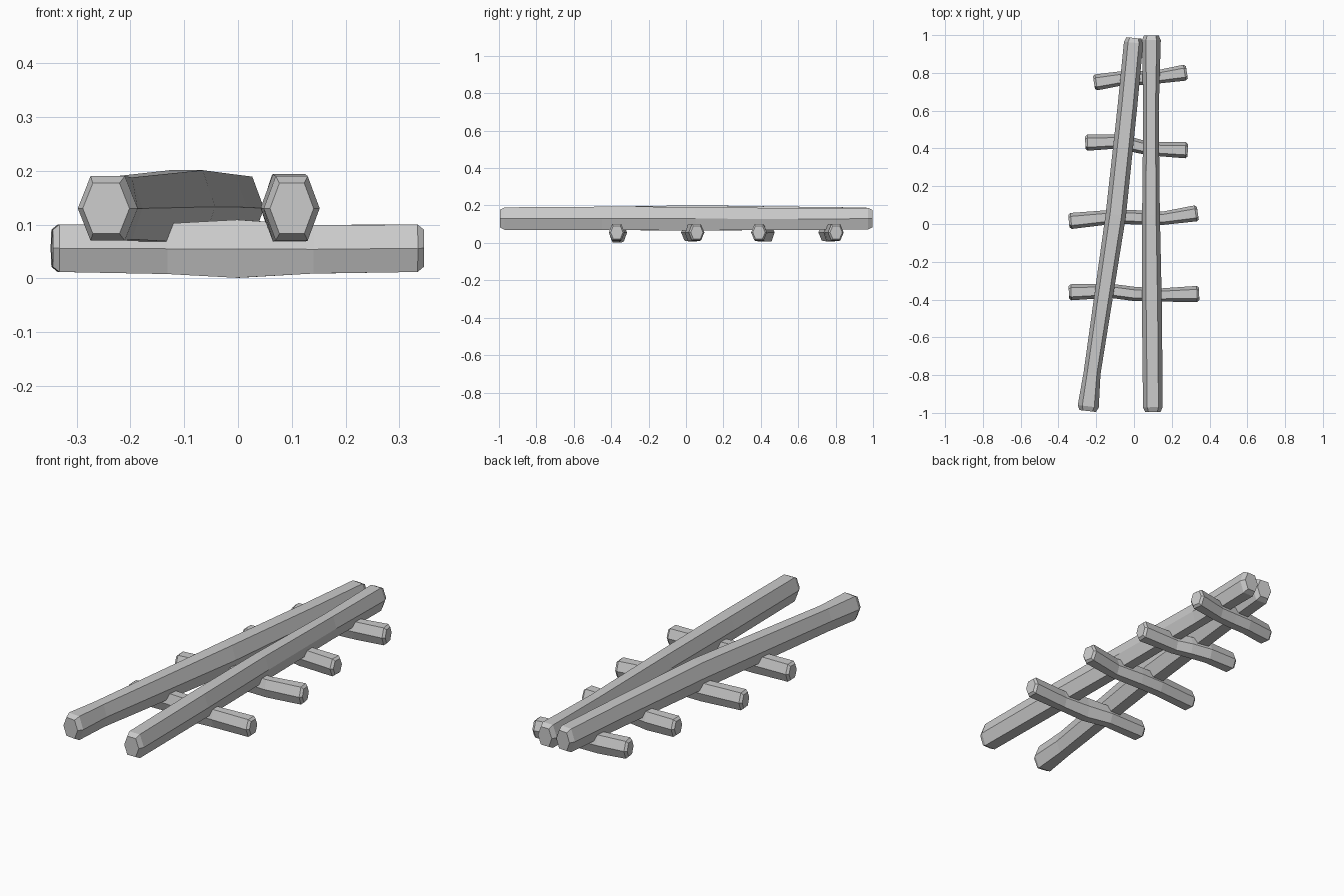
import bpy, bmesh
from mathutils import Vector

# Unit hexagon with flat top and bottom
HEX = [(1, 0), (0.57, 1), (-0.57, 1), (-1, 0), (-0.57, -1), (0.57, -1)]


def log(name, path, bevel):
    """Loft a hexagonal log along stations (x, y, z, width, height) with bevelled ends."""
    st = [(Vector(p[:3]), p[3], p[4]) for p in path]
    a = (st[1][0] - st[0][0]).normalized()
    b = (st[-1][0] - st[-2][0]).normalized()
    first, last = st[0], st[-1]
    st[0] = (first[0] + a * bevel, first[1], first[2])
    st[-1] = (last[0] - b * bevel, last[1], last[2])
    st = [(first[0], first[1] * 0.78, first[2] * 0.78)] + st
    st.append((last[0], last[1] * 0.78, last[2] * 0.78))

    bm = bmesh.new()
    rings = []
    for i, (c, w, h) in enumerate(st):
        t = st[min(i + 1, len(st) - 1)][0] - st[max(i - 1, 0)][0]
        side = Vector((t.y, -t.x, 0)).normalized()
        rings.append([bm.verts.new(c + side * (u * w / 2) + Vector((0, 0, v * h / 2)))
                      for u, v in HEX])
    for r, s in zip(rings, rings[1:]):
        for k in range(6):
            n = (k + 1) % 6
            bm.faces.new((r[k], r[n], s[n], s[k]))
    bm.faces.new(rings[0])
    bm.faces.new(rings[-1])
    bmesh.ops.recalc_face_normals(bm, faces=bm.faces)
    me = bpy.data.meshes.new(name)
    bm.to_mesh(me)
    bm.free()
    ob = bpy.data.objects.new(name, me)
    bpy.context.collection.objects.link(ob)
    return ob


# Two long rails converging at the back
log("left_rail", [
    (-0.245, -0.99, 0.13, 0.112, 0.12),
    (-0.222, -0.79, 0.13, 0.09, 0.115),
    (-0.096, 0.05, 0.133, 0.108, 0.136),
    (-0.035, 0.62, 0.132, 0.104, 0.122),
    (0.0, 0.985, 0.13, 0.102, 0.118)], 0.025)
log("right_rail", [
    (0.1, -0.995, 0.13, 0.104, 0.12),
    (0.095, -0.45, 0.131, 0.106, 0.125),
    (0.09, 0.05, 0.13, 0.094, 0.126),
    (0.09, 0.6, 0.127, 0.082, 0.115),
    (0.092, 0.998, 0.13, 0.1, 0.116)], 0.025)

# Four crooked cross sleepers
W, H = 0.085, 0.088
SLEEPERS = [
    [(-0.345, -0.362), (-0.13, -0.353), (0.0, -0.37), (0.14, -0.376), (0.345, -0.37)],
    [(-0.345, 0.015), (-0.12, 0.037), (0.0, 0.036), (0.15, 0.03), (0.338, 0.058)],
    [(-0.258, 0.43), (-0.1, 0.436), (0.0, 0.418), (0.08, 0.398), (0.285, 0.39)],
    [(-0.212, 0.748), (-0.06, 0.772), (0.03, 0.773), (0.12, 0.778), (0.28, 0.803)],
]
for i, pts in enumerate(SLEEPERS):
    prof = [(0.056, W, H), (0.055, 0.075, 0.094), (0.055, 0.075, 0.108 if i == 0 else 0.094),
            (0.054, 0.07, 0.09), (0.056, W, H)]
    log(f"sleeper_{i + 1}", [(x, y, *p) for (x, y), p in zip(pts, prof)], 0.012)
